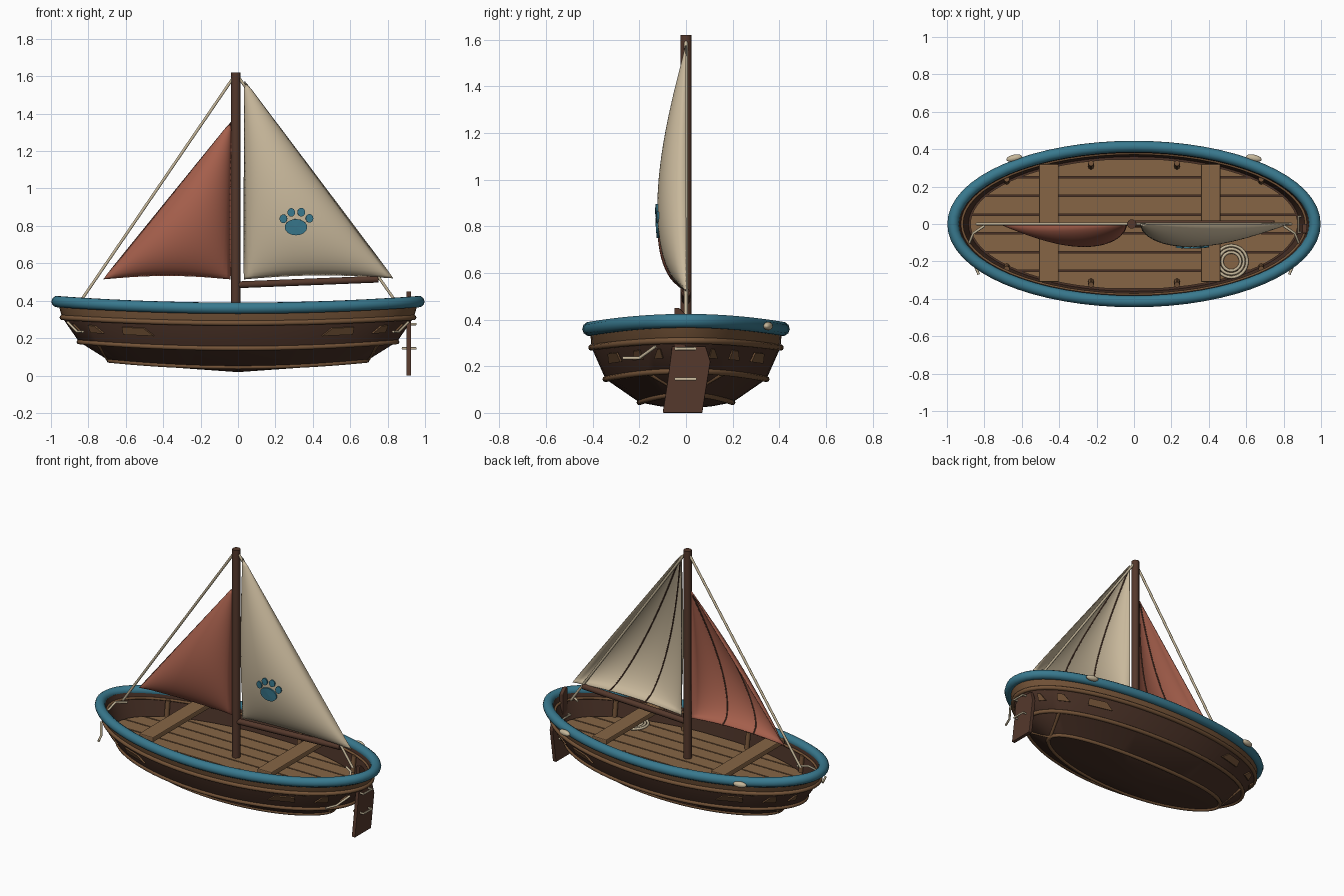
import bpy, bmesh, math
from math import cos, sin, pi, radians, sqrt
from mathutils import Vector

cube = bpy.data.objects.get("Cube")
if cube:
    bpy.data.objects.remove(cube, do_unlink=True)


def material(name, color):
    m = bpy.data.materials.new(name)
    m.use_nodes = True
    m.diffuse_color = (*color, 1)
    bsdf = next(n for n in m.node_tree.nodes if n.type == 'BSDF_PRINCIPLED')
    bsdf.inputs["Base Color"].default_value = (*color, 1)
    bsdf.inputs["Roughness"].default_value = 0.8
    return m


DARK = material("dark hull wood", (0.065, 0.03, 0.019))
MAST = material("mast wood", (0.09, 0.04, 0.025))
TRIM = material("trim wood", (0.17, 0.085, 0.038))
DECK = material("deck wood", (0.24, 0.13, 0.06))
TEAL = material("teal paint", (0.04, 0.19, 0.27))
RED = material("rust sailcloth", (0.38, 0.115, 0.072))
CREAM = material("cream sailcloth", (0.58, 0.48, 0.33))
ROPE = material("pale rope", (0.56, 0.47, 0.32))


def smooth(ob, angle=35):
    bpy.ops.object.select_all(action='DESELECT')
    ob.select_set(True)
    bpy.context.view_layer.objects.active = ob
    bpy.ops.object.shade_smooth_by_angle(angle=radians(angle))


def build(name, bm, *mats):
    bmesh.ops.recalc_face_normals(bm, faces=bm.faces)
    me = bpy.data.meshes.new(name)
    bm.to_mesh(me)
    bm.free()
    for m in mats:
        me.materials.append(m)
    ob = bpy.data.objects.new(name, me)
    bpy.context.collection.objects.link(ob)
    return ob


def tube(name, pts, r, mat, cyclic=False):
    cu = bpy.data.curves.new(name, 'CURVE')
    cu.dimensions = '3D'
    cu.bevel_depth, cu.bevel_resolution, cu.use_fill_caps = r, 3, True
    sp = cu.splines.new('POLY')
    sp.points.add(len(pts) - 1)
    for q, p in zip(sp.points, pts):
        q.co = (*p, 1)
    sp.use_cyclic_u = cyclic
    cu.materials.append(mat)
    ob = bpy.data.objects.new(name, cu)
    bpy.context.collection.objects.link(ob)
    bpy.ops.object.select_all(action='DESELECT')
    ob.select_set(True)
    bpy.context.view_layer.objects.active = ob
    bpy.ops.object.convert(target='MESH')
    smooth(bpy.context.object, 50)


def prism(name, outline, vec, mat, bevel=0):
    bm = bmesh.new()
    face = bm.faces.new([bm.verts.new(p) for p in outline])
    ext = bmesh.ops.extrude_face_region(bm, geom=[face])["geom"]
    bmesh.ops.translate(bm, vec=vec, verts=[v for v in ext if isinstance(v, bmesh.types.BMVert)])
    if not any(f.is_valid and f == face for f in bm.faces):
        bm.faces.new([v for v in face.verts])
    ob = build(name, bm, mat)
    if bevel:
        mod = ob.modifiers.new("bevel", 'BEVEL')
        mod.width, mod.segments = bevel, 2
    return ob


# Hull levels: half length, half width, height amidships, extra height at the ends
BOTTOM, LOW, MID = (0.40, 0.11, 0.028, 0.02), (0.69, 0.20, 0.045, 0.035), (0.85, 0.345, 0.145, 0.035)
HIGH, TOP = (0.94, 0.405, 0.28, 0.03), (0.965, 0.412, 0.36, 0.035)
INNER, SOLE = (0.935, 0.385, 0.36, 0.035), (0.885, 0.36, 0.232, 0)


def at(level, t, grow=0.0):
    a, b, z, dz = level
    return Vector(((a + grow) * cos(t), (b + grow) * sin(t), z + dz * cos(t) ** 2))


N = 64
ANGLES = [2 * pi * i / N for i in range(N)]
bm = bmesh.new()
rings = [[bm.verts.new(at(lv, t)) for t in ANGLES] for lv in (BOTTOM, LOW, MID, HIGH, TOP, INNER, SOLE)]
for k, (lo, hi) in enumerate(zip(rings, rings[1:])):
    for i in range(N):
        j = (i + 1) % N
        bm.faces.new((lo[i], lo[j], hi[j], hi[i])).material_index = int(k in (3, 4))
keel, sole = bm.verts.new((0, 0, 0.018)), bm.verts.new((0, 0, 0.232))
for i in range(N):
    bm.faces.new((rings[0][i - 1], rings[0][i], keel))
    bm.faces.new((rings[-1][i - 1], rings[-1][i], sole))
smooth(build("hull", bm, DARK, TRIM), 25)

# Gunwale and rubbing strakes
tube("gunwale", [at(TOP, t, 0.002) for t in ANGLES], 0.031, TEAL, True)
for name, lv, r in (("upper_strake", HIGH, 0.014), ("middle_strake", MID, 0.013), ("lower_strake", LOW, 0.012)):
    tube(name, [at(lv, t) for t in ANGLES], r, TRIM, True)
tube("inner_strake", [at((0.92, 0.378, 0.33, 0.03), t) for t in ANGLES], 0.008, TRIM, True)

# Braces and repair patches on the hull ends
for sx in (1, -1):
    for sy in (1, -1):
        flip = Vector((sx, sy, 1))
        tube("hull_brace", [at(LOW, 0) * flip, at(MID, radians(28)) * flip], 0.011, TRIM)
        for lo, hi in ((47, 60), (29, 37), (15, 21)):
            quad = []
            for deg, f in ((lo, 0.45), (hi, 0.45), (hi - 3, 0.75), (lo + 1, 0.75)):
                t = radians(deg)
                quad.append((at(MID, t, 0.003).lerp(at(HIGH, t, 0.003), f)) * flip)
            mid = radians((lo + hi) / 2)
            prism("hull_patch", quad, Vector((cos(mid) * sx, sin(mid) * sy, -0.3)) * 0.009, TRIM)
        # Inner ribs
        for x, y in ((0.23, 0.325), (0.68, 0.24)):
            tube("rib", [(x * sx, y * sy * 0.94, 0.24), (x * sx, y * sy, 0.35)], 0.015, TRIM)

# Floor planks trimmed to the hull outline
FA, FB, COUNT = 0.875, 0.35, 7
step = 2 * FB / COUNT
for k in range(COUNT):
    ys = [-FB + step * k + 0.004 + (step - 0.008) * i / 6 for i in range(7)]
    side = [(FA * sqrt(max(0, 1 - (y / FB) ** 2)), y, 0.23) for y in ys]
    prism("floor_plank", side + [(-x, y, z) for x, y, z in reversed(side)], (0, 0, 0.018), DECK)

# Benches
for x in (-0.455, 0.41):
    prism("bench", [(x + dx, dy, 0.355) for dx, dy in ((-0.052, -0.31), (0.052, -0.31), (0.052, 0.32), (-0.052, 0.32))],
          (0, 0, 0.033), DECK, 0.006)

# Mast, boom and stays
tube("mast", [(-0.012, 0, 0.235), (-0.012, 0, 1.62)], 0.025, MAST)
tube("boom", [(0, 0, 0.485), (0.75, 0, 0.515)], 0.019, MAST)
tube("fore_stay", [(-0.02, 0, 1.6), (-0.84, 0, 0.4)], 0.008, ROPE)
tube("back_stay", [(0, 0, 1.6), (0.84, 0, 0.4)], 0.008, ROPE)


# Billowing sails: t runs from foot to head, u along the foot
def sail_point(corners, u, t, depth=0.12):
    head, left, right = (Vector((x, 0, z)) for x, z in corners)
    p = left.lerp(right, u).lerp(head, t)
    b, c = (1 - t) * (1 - u), (1 - t) * u
    p.y = -depth * max(0, 27 * t * b * c) ** 0.55
    p.z += 0.08 * b * c
    return p


def sail(name, corners, mat):
    n = 28
    bm = bmesh.new()
    grid = [[bm.verts.new(sail_point(corners, i / n, (k / n) ** 1.3)) for i in range(n + 1)] for k in range(n + 1)]
    for k in range(n):
        for i in range(n):
            bm.faces.new((grid[k][i], grid[k][i + 1], grid[k + 1][i + 1], grid[k + 1][i]))
    bmesh.ops.remove_doubles(bm, verts=bm.verts, dist=0.0003)
    ob = build(name, bm, mat)
    smooth(ob, 60)
    mod = ob.modifiers.new("cloth", 'SOLIDIFY')
    mod.thickness, mod.offset = 0.006, 0
    for u in (0.33, 0.66):
        seam = [sail_point(corners, u, k / 30) + Vector((0, 0.004, 0)) for k in range(30)]
        tube(name + "_seam", seam, 0.004, MAST)


MAIN = ((0.035, 1.575), (0.032, 0.515), (0.83, 0.52))
sail("main_sail", MAIN, CREAM)
sail("fore_sail", ((-0.038, 1.355), (-0.72, 0.515), (-0.04, 0.515)), RED)


# Painted paw on the main sail
def paw_disc(name, x, z, rx, rz):
    def project(px, pz):
        t = (pz - 0.515) / 1.06
        p = sail_point(MAIN, (px - 0.033) / (0.797 * (1 - t)), t)
        return (px, p.y - 0.008, pz)
    bm = bmesh.new()
    centre = bm.verts.new(project(x, z))
    rim = [bm.verts.new(project(x + rx * cos(a), z + rz * sin(a))) for a in ANGLES[::3]]
    for i in range(len(rim)):
        bm.faces.new((rim[i - 1], rim[i], centre))
    mod = build(name, bm, TEAL).modifiers.new("paint", 'SOLIDIFY')
    mod.thickness, mod.offset = 0.008, 0


paw_disc("paw_pad", 0.31, 0.793, 0.06, 0.043)
for x, z in ((0.243, 0.838), (0.285, 0.872), (0.338, 0.873), (0.382, 0.84)):
    paw_disc("paw_toe", x, z, 0.02, 0.023)

# Rudder with its head and lashings
prism("rudder", [(0.9, y, z) for y, z in ((-0.1, 0), (0.07, 0), (0.105, 0.22), (0.085, 0.285), (-0.06, 0.285), (-0.08, 0.13))],
      (0.025, 0, 0), MAST, 0.004)
prism("rudder_head", [(0.9, y, z) for y, z in ((-0.05, 0.27), (0.0, 0.27), (0.0, 0.42), (-0.03, 0.45), (-0.05, 0.45))],
      (0.025, 0, 0), MAST, 0.004)
for z in (0.145, 0.275):
    tube("rudder_lashing", [(0.88, -0.045, z), (0.95, -0.045, z), (0.95, 0.04, z), (0.88, 0.04, z)], 0.007, ROPE, True)

# Mooring rope ends, inside and outside
for s in (1, -1):
    tube("outer_rope", [(s * 0.83, -0.27, 0.235), (s * 0.86, -0.2, 0.235), (s * 0.91, -0.13, 0.285)], 0.007, ROPE)
    tube("inner_rope", [(s * 0.8, -0.01, 0.4), (s * 0.86, -0.05, 0.4), (s * 0.88, -0.1, 0.36)], 0.007, ROPE)
    # Fender on the far rail
    bpy.ops.mesh.primitive_uv_sphere_add(segments=20, ring_count=12, location=(s * 0.64, 0.352, 0.372))
    fender = bpy.context.object
    fender.name = "fender"
    fender.scale = (0.043, 0.019, 0.018)
    fender.rotation_euler.z = -s * 0.2
    fender.data.materials.append(ROPE)
    smooth(fender)

# Coiled rope on the floor
for r in (0.085, 0.067, 0.049):
    tube("rope_coil", [(0.52 + r * cos(t), -0.2 + r * sin(t), 0.257) for t in ANGLES[::2]], 0.008, ROPE, True)
